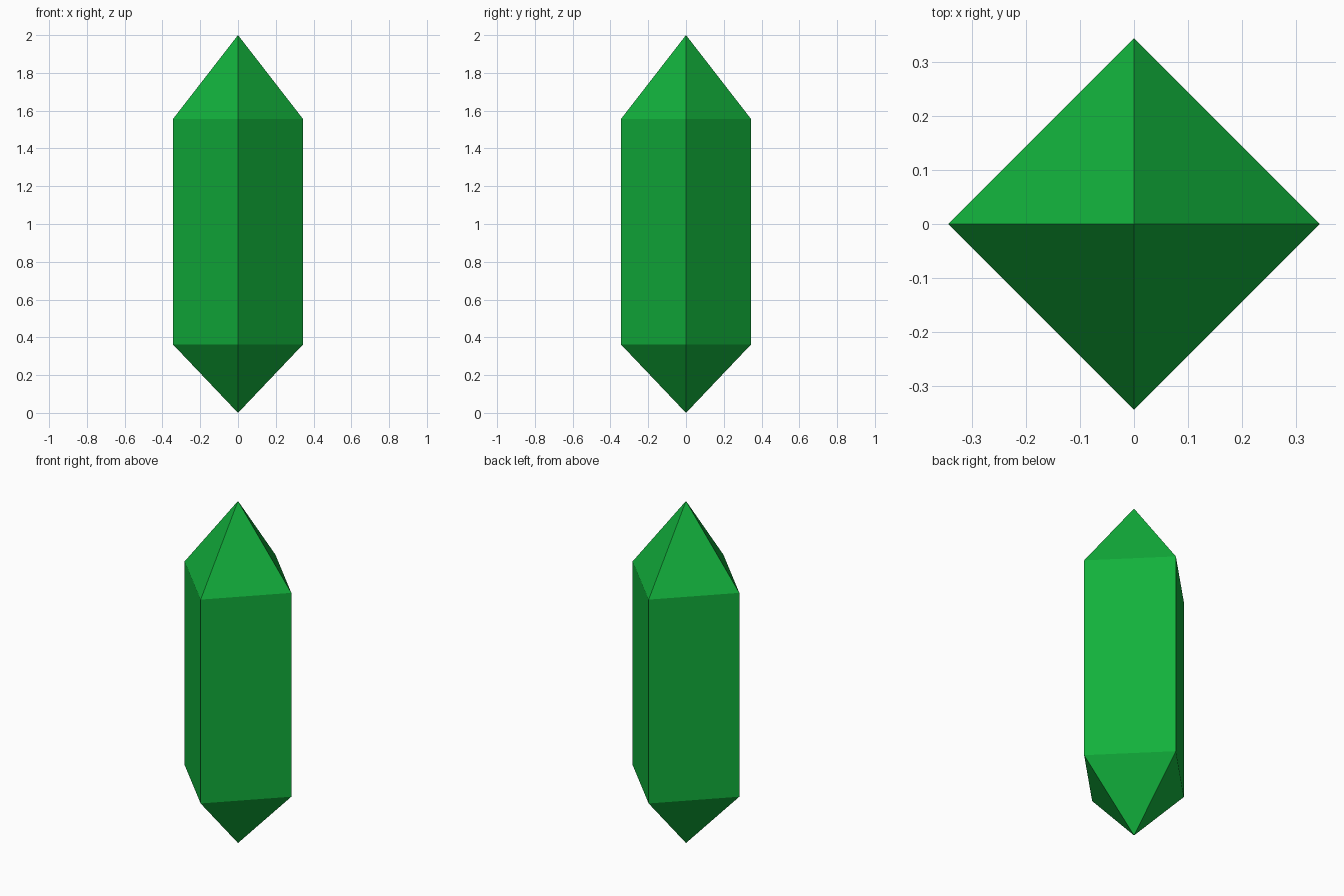
import bpy
import bmesh
from math import cos, sin, pi

cube = bpy.data.objects.get("Cube")
if cube:
    bpy.data.objects.remove(cube, do_unlink=True)

# Single green crystal colour
GREEN = (0.006, 0.44, 0.045, 1.0)
mat = bpy.data.materials.new("crystal_green")
mat.use_nodes = True
mat.diffuse_color = GREEN
mat.node_tree.nodes["Principled BSDF"].inputs["Base Color"].default_value = GREEN

# Crystal dimensions
SIDES = 4
RADIUS = 0.345
LOW_Z, HIGH_Z, TIP_Z = 0.363, 1.555, 2.0

bm = bmesh.new()


def ring(z):
    """Square ring with its corners on the axes."""
    angles = [2 * pi * i / SIDES for i in range(SIDES)]
    return [bm.verts.new((RADIUS * cos(a), RADIUS * sin(a), z)) for a in angles]


# Lower point, straight body and upper point
bottom, top = bm.verts.new((0, 0, 0)), bm.verts.new((0, 0, TIP_Z))
low, high = ring(LOW_Z), ring(HIGH_Z)
for i in range(SIDES):
    j = (i + 1) % SIDES
    bm.faces.new((bottom, low[j], low[i]))
    bm.faces.new((low[i], low[j], high[j], high[i]))
    bm.faces.new((high[i], high[j], top))
bmesh.ops.recalc_face_normals(bm, faces=bm.faces)

mesh = bpy.data.meshes.new("crystal")
bm.to_mesh(mesh)
bm.free()
mesh.materials.append(mat)
crystal = bpy.data.objects.new("crystal", mesh)
bpy.context.collection.objects.link(crystal)
